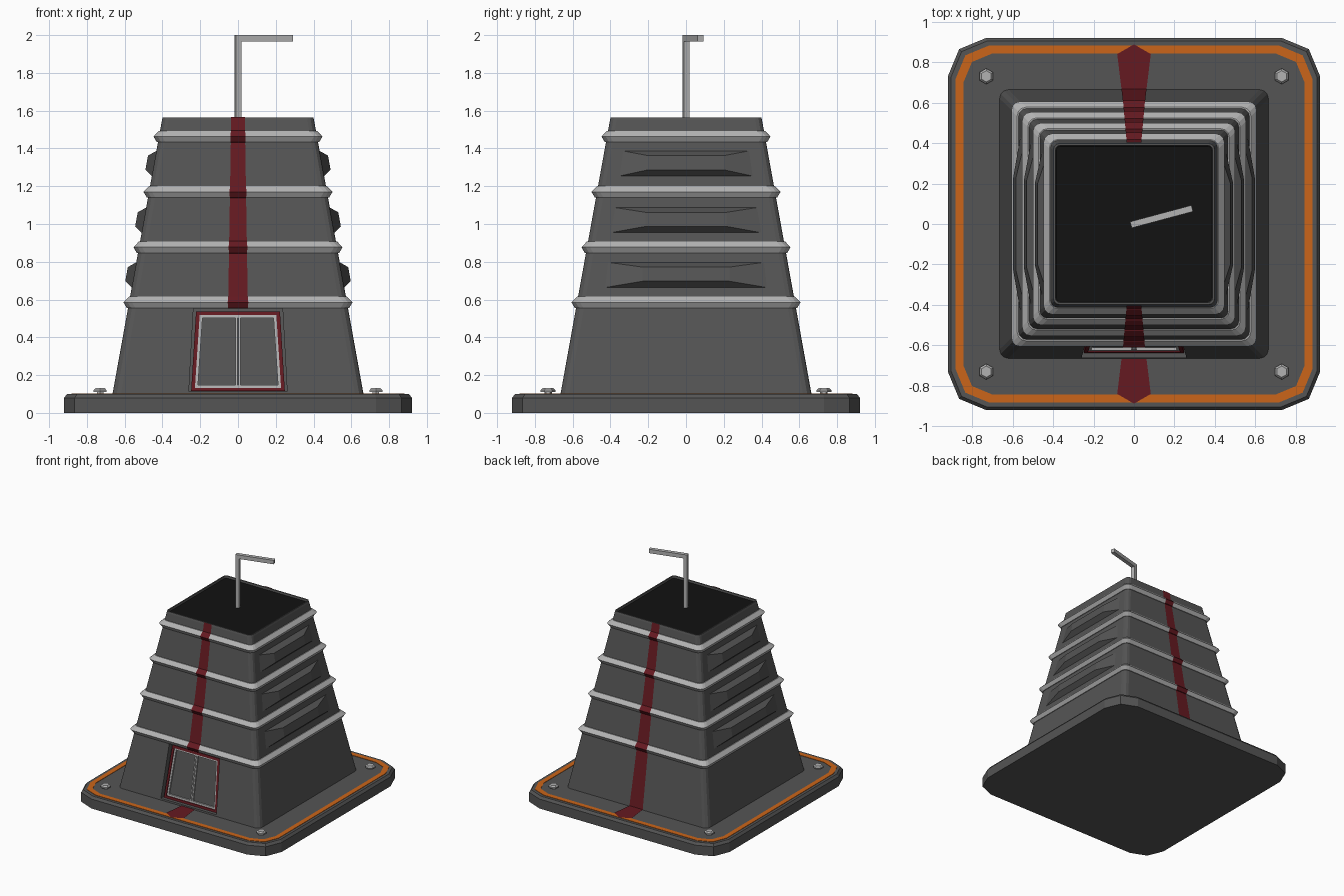
import bpy, bmesh, math
from mathutils import Matrix, Vector

if "Cube" in bpy.data.objects:
    bpy.data.objects.remove(bpy.data.objects["Cube"])


def material(name, rgb):
    m = bpy.data.materials.new(name)
    m.diffuse_color = (*rgb, 1)
    m.use_nodes = True
    m.node_tree.nodes["Principled BSDF"].inputs["Base Color"].default_value = m.diffuse_color
    return m


DARK = material("dark_grey", (0.09, 0.09, 0.09))
LIGHT = material("light_grey", (0.45, 0.45, 0.45))
BLACK = material("black", (0.006, 0.006, 0.006))
RED = material("dark_red", (0.13, 0.01, 0.015))
ORANGE = material("orange", (0.6, 0.13, 0.01))


def loft(name, loops, mat, closed=False):
    """Skin a list of equal-length point loops; cap the ends unless closed."""
    bm = bmesh.new()
    rows = [[bm.verts.new(p) for p in loop] for loop in loops]
    pairs = list(zip(rows, rows[1:])) + ([(rows[-1], rows[0])] if closed else [])
    n = len(rows[0])
    for a, b in pairs:
        for i in range(n):
            j = (i + 1) % n
            bm.faces.new((a[i], a[j], b[j], b[i]))
    if not closed:
        bm.faces.new(rows[0])
        bm.faces.new(rows[-1])
    bmesh.ops.recalc_face_normals(bm, faces=bm.faces)
    me = bpy.data.meshes.new(name)
    bm.to_mesh(me)
    bm.free()
    me.materials.append(mat)
    ob = bpy.data.objects.new(name, me)
    bpy.context.collection.objects.link(ob)
    return ob


def square(h, z, r, segs):
    """Rounded square loop of half size h."""
    pts = []
    for k, (sx, sy) in enumerate(((1, 1), (-1, 1), (-1, -1), (1, -1))):
        for i in range(segs + 1):
            a = math.pi / 2 * (k + i / segs)
            pts.append((sx * (h - r) + r * math.cos(a), sy * (h - r) + r * math.sin(a), z))
    return pts


def half(z):
    """Half width of the sloped tower at height z."""
    return 0.665 - 0.181 * (z - 0.1)


# Base plate with orange line
loft("base_plate", [square(0.92, 0, 0.19, 2), square(0.92, 0.08, 0.19, 2),
                    square(0.905, 0.1, 0.18, 2)], DARK)
loft("orange_line", [square(0.882, 0.095, 0.165, 2), square(0.882, 0.103, 0.165, 2),
                     square(0.842, 0.103, 0.14, 2), square(0.842, 0.095, 0.14, 2)],
     ORANGE, closed=True)

# Hexagonal bolts
for i, (x, y) in enumerate(((s, t) for s in (-0.73, 0.73) for t in (-0.73, 0.73))):
    loft(f"bolt_{i}", [[(x + r * math.sin(k * math.pi / 3), y + r * math.cos(k * math.pi / 3), z)
                        for k in range(6)]
                       for r, z in ((0.02, 0.09), (0.02, 0.11), (0.039, 0.11),
                                    (0.039, 0.12), (0.028, 0.132))], LIGHT)

# Tower body with raised rim
body = loft("tower_body", [square(0.668, 0.08, 0.045, 3), square(half(1.55), 1.55, 0.035, 3),
                           square(0.398, 1.565, 0.03, 3), square(0.388, 1.565, 0.02, 3),
                           square(0.384, 1.54, 0.02, 3)], DARK)
loft("roof", [square(0.383, 1.535, 0.015, 3), square(0.383, 1.55, 0.015, 3)], BLACK)

# Light ring mouldings
RINGS = (0.585, 0.877, 1.17, 1.463)


def ring_profile(z):
    return [(half(z - 0.03) + 0.006, z - 0.03), (half(z) + 0.029, z),
            (half(z + 0.03) + 0.006, z + 0.03)]


for i, z in enumerate(RINGS):
    prof = [(half(z) - 0.03, z - 0.03)] + ring_profile(z) + [(half(z) - 0.03, z + 0.03)]
    loft(f"ring_{i}", [square(h, zz, 0.045, 3) for h, zz in prof], LIGHT, closed=True)


# Doorway recess, following the wall slope
def wall(bottom, top, depth):
    """Trapezoid (half width, z) pairs laid on the front wall, pushed in by depth."""
    (wb, zb), (wt, zt) = bottom, top
    return [(x, -half(z) + depth, z) for x, z in ((-wb, zb), (wb, zb), (wt, zt), (-wt, zt))]


hole = ((0.26, 0.113), (0.236, 0.552))
cutter = loft("door_cutter", [wall(*hole, -0.1), wall(*hole, 0.045)], DARK)
cutter.hide_render = True
cutter.hide_set(True)
cut = body.modifiers.new("doorway", "BOOLEAN")
cut.operation = "DIFFERENCE"
cut.solver = "EXACT"
cut.object = cutter


def frame(name, outer, inner, front, mat):
    loft(name, [wall(*outer, 0.05), wall(*outer, front), wall(*inner, front),
                wall(*inner, 0.05)], mat, closed=True)


# Door frames and centre bars
edge = ((0.228, 0.133), (0.203, 0.517))
frame("door_red_frame", ((0.248, 0.115), (0.222, 0.538)), edge, 0.025, RED)
frame("door_light_frame", edge, ((0.212, 0.147), (0.188, 0.503)), 0.032, LIGHT)
for s in (-1, 1):
    loops = [[(x + s * 0.0075, y, z) for x, y, z in wall((0.0055, 0.14), (0.0055, 0.51), d)]
             for d in (0.05, 0.034)]
    loft(f"door_bar_{s}", loops, LIGHT)

# Side vents: shallow tapered boxes, three on each side
VENTS = ((0.66, 0.45, 0.435, 0.23), (0.95, 0.42, 0.395, 0.215), (1.25, 0.37, 0.35, 0.2))
for i, (z, low, high, face) in enumerate(VENTS):
    z0, z1, z2, z3 = z, z + 0.037, z + 0.112, z + 0.14
    for s in (-1, 1):
        def side(rows, out):
            (a, za), (b, zb) = rows
            return [(s * (half(zz) + out), y, zz)
                    for y, zz in ((-a, za), (a, za), (b, zb), (-b, zb))]
        loft(f"vent_{i}_{s}", [side(((low, z0), (high, z3)), -0.005),
                               side(((face, z1), (face, z2)), 0.04)], DARK)


# Red stripe running over wall, rings and plate
def stripe(name, path, sign):
    """path holds (distance from centre, z, half width)."""
    bm = bmesh.new()
    rows = [[bm.verts.new((s * w, sign * d, z)) for s in (-1, 1)] for d, z, w in path]
    for a, b in zip(rows, rows[1:]):
        bm.faces.new((a[0], a[1], b[1], b[0]) if sign < 0 else (a[1], a[0], b[0], b[1]))
    bmesh.ops.remove_doubles(bm, verts=bm.verts, dist=1e-4)
    for f in bm.faces:
        f.normal_update()
        if f.normal.dot(Vector((0, sign, 1))) < 0:
            f.normal_flip()
    me = bpy.data.meshes.new(name)
    bm.to_mesh(me)
    bm.free()
    me.materials.append(RED)
    bpy.context.collection.objects.link(bpy.data.objects.new(name, me))


climb = [p for z in RINGS for p in [(half(z - 0.032), z - 0.032)] + ring_profile(z)
         + [(half(z + 0.032), z + 0.032)]]
climb.append((half(1.566), 1.566))
climb = [(d + 0.004, z, 0.09 * d) for d, z in climb]
floor = [(0.888, 0.106, 0), (0.84, 0.106, 0.083), (half(0.106) + 0.004, 0.106, 0.062)]
stripe("stripe_back", floor + climb, 1)
stripe("stripe_front", climb, -1)
stripe("stripe_front_floor", floor, -1)

# Bent mast on the roof
turn = Matrix.Rotation(math.radians(15), 4, "Z")


def mast(name, x0, x1, z0, z1):
    loops = [[turn @ Vector((x, y, z)) for x, y in ((x0, -0.016), (x1, -0.016),
                                                    (x1, 0.016), (x0, 0.016))]
             for z in (z0, z1)]
    loft(name, loops, LIGHT)


mast("mast_pole", -0.016, 0.016, 1.54, 1.967)
mast("mast_arm", -0.016, 0.298, 1.967, 2.0)
